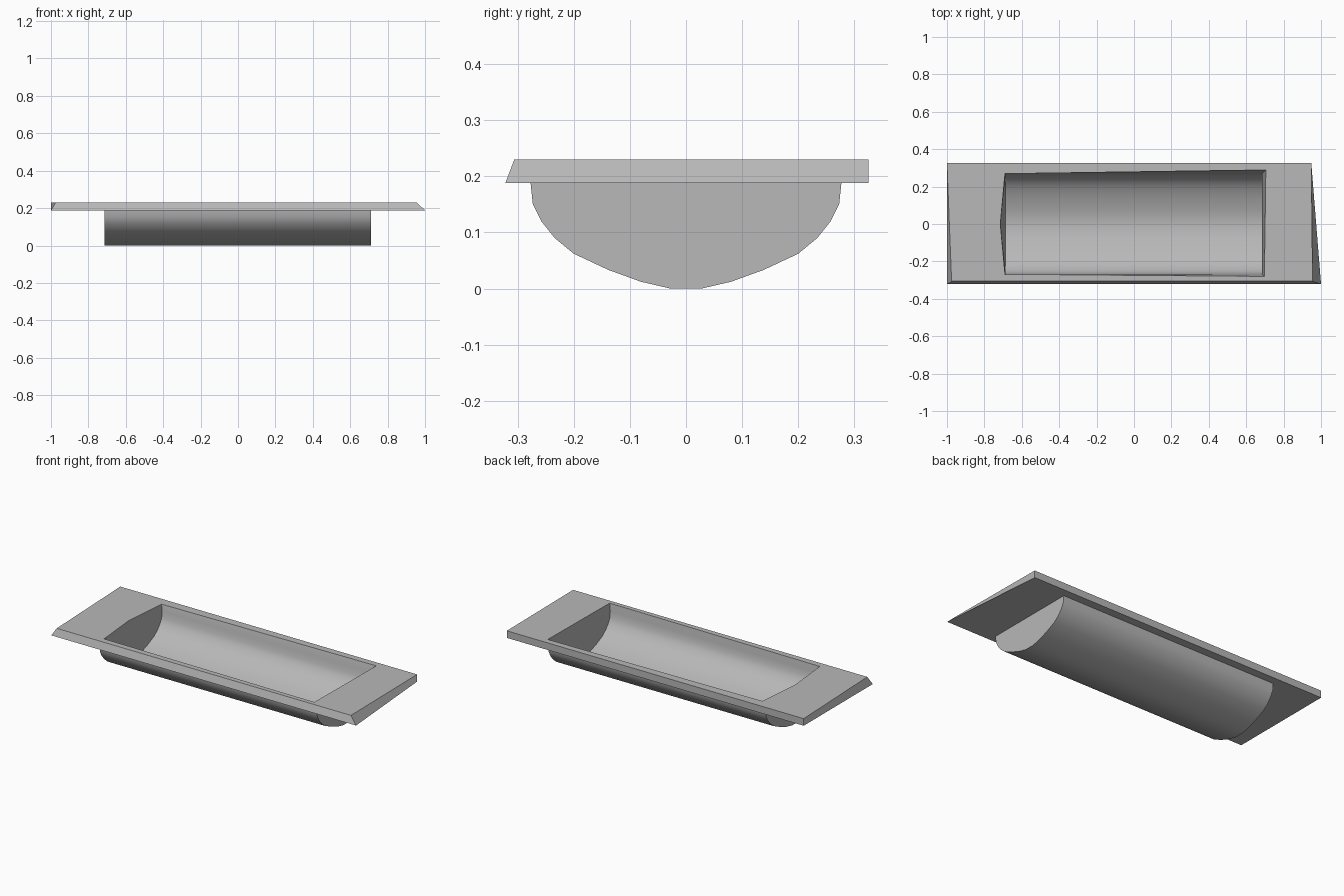
import bpy, bmesh

cube = bpy.data.objects.get("Cube")
if cube:
    bpy.data.objects.remove(cube, do_unlink=True)

grey = bpy.data.materials.new("satin grey metal")
grey.use_nodes = True
colour = (0.48, 0.48, 0.48, 1)
grey.diffuse_color = colour
grey.node_tree.nodes["Principled BSDF"].inputs["Base Color"].default_value = colour

BOTTOM, TOP = 0.188, 0.23

# Half of the trough cross-section, from the lip to the keel
half = [(0.277, BOTTOM), (0.273, 0.15), (0.258, 0.12), (0.234, 0.09),
        (0.2, 0.062), (0.138, 0.033), (0.08, 0.012), (0.028, 0)]
outer = [(-y, z) for y, z in half] + [(y, z) for y, z in reversed(half)]
inner = [(y * 0.97, BOTTOM + (z - BOTTOM) * 0.94) for y, z in outer]


def finish(name, bm):
    bmesh.ops.recalc_face_normals(bm, faces=bm.faces[:])
    mesh = bpy.data.meshes.new(name)
    bm.to_mesh(mesh)
    bm.free()
    mesh.materials.append(grey)
    obj = bpy.data.objects.new(name, mesh)
    bpy.context.collection.objects.link(obj)
    bpy.ops.object.select_all(action='DESELECT')
    obj.select_set(True)
    bpy.context.view_layer.objects.active = obj
    bpy.ops.object.shade_smooth_by_angle(angle=0.6)


def ring(bm, points, z):
    return [bm.verts.new((x, y, z)) for x, y in points]


def sweep(bm, profile, x0, x1):
    """Open trough along x; returns its two end arcs."""
    a, b = ([bm.verts.new((x, y, z)) for y, z in profile] for x in (x0, x1))
    for i in range(len(a) - 1):
        bm.faces.new((a[i], a[i + 1], b[i + 1], b[i]))
    return a, b


bm = bmesh.new()

# Flange: skewed slab with bevelled front and end edges
top = ring(bm, [(-0.975, -0.306), (0.955, -0.306), (0.948, 0.325), (-1, 0.325)], TOP)
base = ring(bm, [(-1, -0.322), (1, -0.322), (0.948, 0.325), (-1, 0.325)], BOTTOM)
for i in range(4):
    j = (i + 1) % 4
    bm.faces.new((top[i], top[j], base[j], base[i]))

# Opening in the top, with a kinked end
h = ring(bm, [(-0.69, -0.269), (0.697, -0.28), (0.705, 0.289), (-0.69, 0.269)], TOP)
kink = bm.verts.new((-0.715, 0, TOP))
for i in range(3):
    bm.faces.new((top[i], top[i + 1], h[i + 1], h[i]))
bm.faces.new((top[3], top[0], h[0], kink, h[3]))

# Inner trough and the walls joining it to the opening
a, b = sweep(bm, inner, -0.686, 0.685)
bm.faces.new((h[0], h[1], b[0], a[0]))
bm.faces.new((h[2], h[3], a[-1], b[-1]))
bm.faces.new([h[1], h[2]] + b[::-1])
bm.faces.new((h[0], kink, a[0]))
bm.faces.new((kink, h[3], a[-1]))
for i in range(len(a) - 1):
    bm.faces.new((kink, a[i], a[i + 1]))

# Outer shell with flat ends, and the underside of the flange around it
a, b = sweep(bm, outer, -0.715, 0.71)
bm.faces.new(a)
bm.faces.new(b)
lip = [a[0], b[0], b[-1], a[-1]]
for i in range(4):
    j = (i + 1) % 4
    bm.faces.new((base[i], base[j], lip[j], lip[i]))

finish("recessed_pull_handle", bm)
